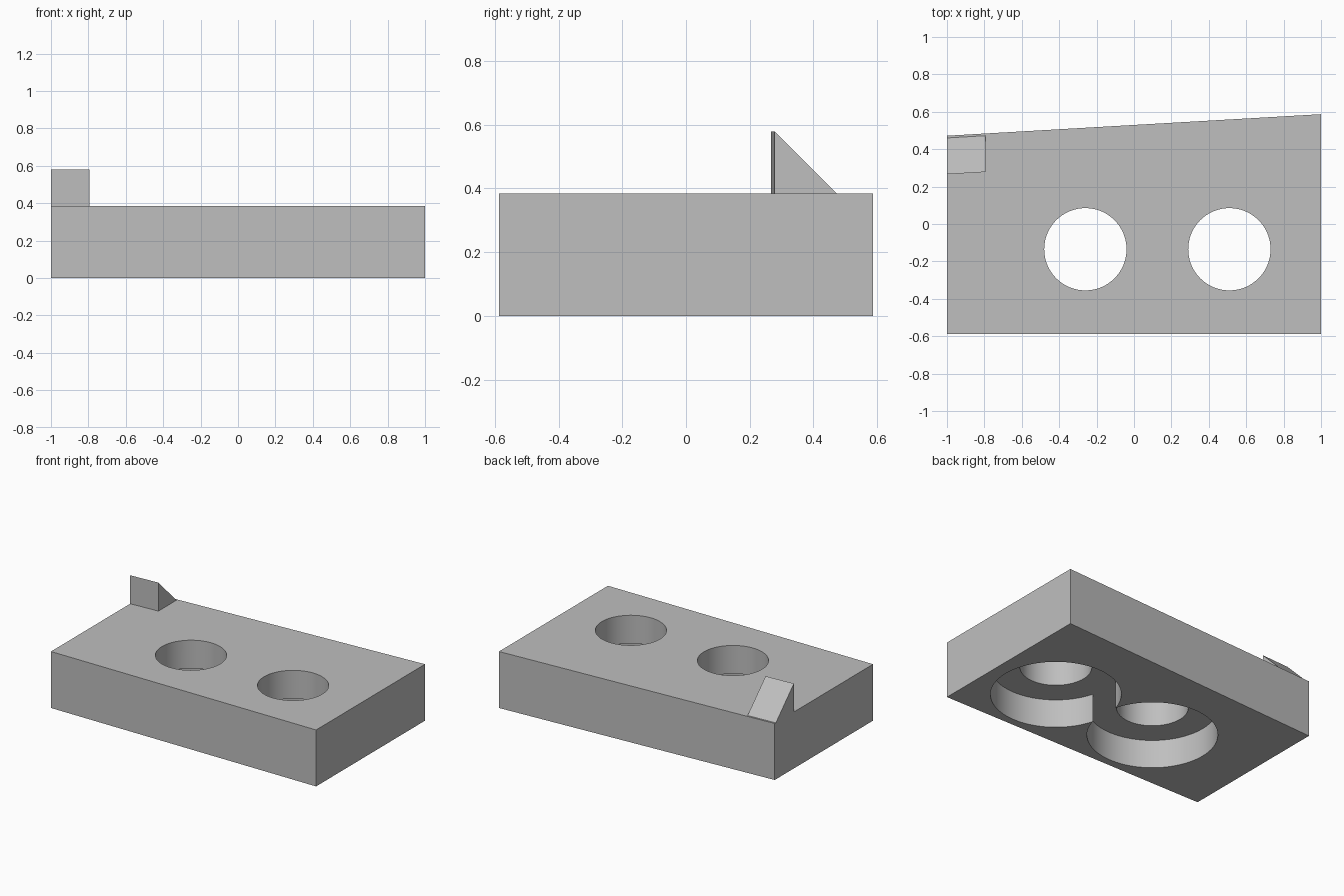
import bpy

if "Cube" in bpy.data.objects:
    bpy.data.objects.remove(bpy.data.objects["Cube"], do_unlink=True)

HEIGHT = 0.385
HOLE_Y = -0.135
HOLE_X = (-0.26, 0.51)

grey = bpy.data.materials.new("plain grey")
grey.use_nodes = True
colour = (0.52, 0.52, 0.52, 1)
grey.diffuse_color = colour
grey.node_tree.nodes["Principled BSDF"].inputs["Base Color"].default_value = colour


def loft(name, lower, upper):
    """Solid between two matching rings of points."""
    n = len(lower)
    faces = [tuple(reversed(range(n))), tuple(range(n, 2 * n))]
    faces += [(i, (i + 1) % n, n + (i + 1) % n, n + i) for i in range(n)]
    mesh = bpy.data.meshes.new(name)
    mesh.from_pydata(lower + upper, [], faces)
    mesh.materials.append(grey)
    obj = bpy.data.objects.new(name, mesh)
    bpy.context.collection.objects.link(obj)
    return obj


def bore(body, x, radius, bottom, top):
    """Cut a vertical round hole into the body."""
    bpy.ops.mesh.primitive_cylinder_add(
        vertices=96, radius=radius, depth=top - bottom,
        location=(x, HOLE_Y, (top + bottom) / 2))
    cutter = bpy.context.object
    cutter.name = "hole_cutter"
    cutter.hide_render = True
    cutter.data.materials.append(grey)
    mod = body.modifiers.new("bore", "BOOLEAN")
    mod.operation = "DIFFERENCE"
    mod.solver = "EXACT"
    mod.object = cutter
    bpy.context.view_layer.objects.active = body
    bpy.ops.object.modifier_apply(modifier=mod.name)
    bpy.data.objects.remove(cutter, do_unlink=True)


# Block with a slanted back edge
outline = [(-1, -0.587), (1, -0.587), (1, 0.587), (-1, 0.472)]
block = loft("block", [(x, y, 0) for x, y in outline],
             [(x, y, HEIGHT) for x, y in outline])

# Overlapping counterbores below, through holes above
for x in HOLE_X:
    bore(block, x, 0.40, -0.1, HEIGHT / 2)
for x in HOLE_X:
    bore(block, x, 0.22, -0.2, HEIGHT + 0.1)

bpy.ops.object.select_all(action="DESELECT")
block.select_set(True)
bpy.context.view_layer.objects.active = block
bpy.ops.object.shade_smooth_by_angle(angle=0.5)


# Wedge on the back right corner, parallel to the slanted edge
def wedge_profile(x, front):
    return [(x, front, HEIGHT), (x, front + 0.194, HEIGHT), (x, front, 0.579)]


loft("corner_wedge", wedge_profile(-1, 0.266), wedge_profile(-0.795, 0.278))
